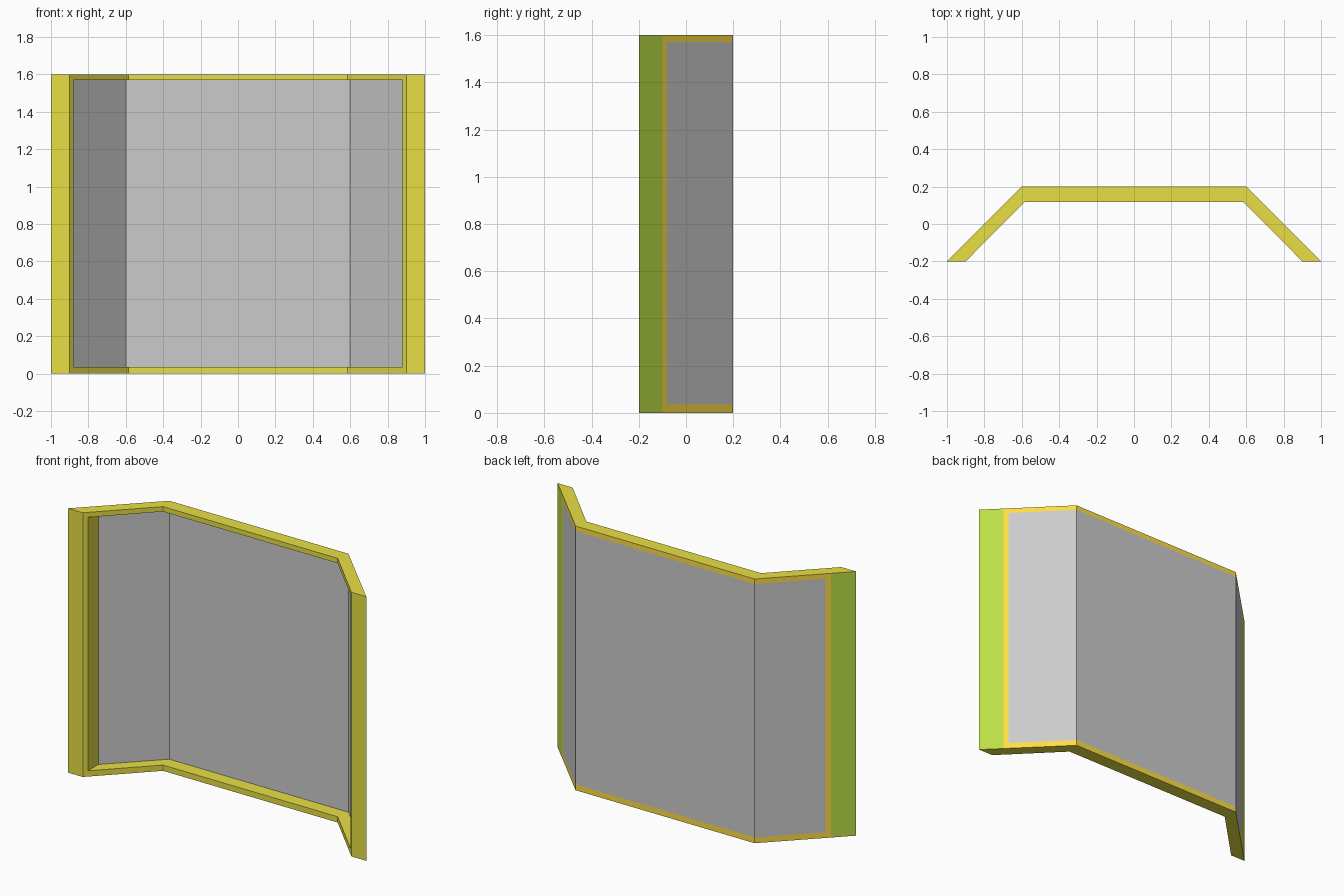
import bpy, bmesh

if "Cube" in bpy.data.objects:
    bpy.data.objects.remove(bpy.data.objects["Cube"])

H = 1.6                       # overall height
OPEN_X, Z0, Z1 = 0.88, 0.035, 1.57   # opening cut through the frame


def material(name, rgb):
    m = bpy.data.materials.new(name)
    m.diffuse_color = (*rgb, 1)
    m.use_nodes = True
    m.node_tree.nodes["Principled BSDF"].inputs["Base Color"].default_value = m.diffuse_color
    return m


def add_object(name, bm, mats=()):
    me = bpy.data.meshes.new(name)
    bm.to_mesh(me)
    bm.free()
    ob = bpy.data.objects.new(name, me)
    bpy.context.collection.objects.link(ob)
    for m in mats:
        me.materials.append(m)
    return ob


def mirrored(half):
    """Left half of a path, completed to the right."""
    return half + [(-x, y) for x, y in reversed(half)]


def walls(bm, path, z0, z1, closed):
    """Vertical quads standing on a plan path."""
    low = [bm.verts.new((x, y, z0)) for x, y in path]
    top = [bm.verts.new((x, y, z1)) for x, y in path]
    n = len(path)
    faces = []
    for i in range(n if closed else n - 1):
        j = (i + 1) % n
        faces.append(bm.faces.new((low[i], low[j], top[j], top[i])))
    if closed:
        bm.faces.new(low)
        bm.faces.new(top)
    return faces


yellow = material("frame_yellow", (0.81, 0.74, 0.06))
orange = material("outer_orange", (1.0, 0.73, 0.06))
green = material("end_green", (0.51, 0.74, 0.06))

# Frame: folded band with coloured outer faces
outer = mirrored([(-1, -0.2), (-0.9, -0.1), (-0.6, 0.2)])
inner = mirrored([(-0.9, -0.2), (-0.585, 0.118)])
bm = bmesh.new()
sides = walls(bm, outer + inner[::-1], 0, H, True)
for face, slot in zip(sides, (2, 1, 1, 1, 2)):
    face.material_index = slot
bmesh.ops.recalc_face_normals(bm, faces=bm.faces)
frame = add_object("frame", bm, (yellow, orange, green))

# Cutter for the opening
bm = bmesh.new()
walls(bm, [(-OPEN_X, -1), (OPEN_X, -1), (OPEN_X, 1), (-OPEN_X, 1)], Z0, Z1, True)
bmesh.ops.recalc_face_normals(bm, faces=bm.faces)
cutter = add_object("opening_cutter", bm, (yellow,))
cut = frame.modifiers.new("opening", 'BOOLEAN')
cut.operation = 'DIFFERENCE'
cut.solver = 'EXACT'
cut.object = cutter
bpy.context.view_layer.objects.active = frame
frame.select_set(True)
bpy.ops.object.modifier_apply(modifier=cut.name)
bpy.data.objects.remove(cutter)

# Pane: thin folded sheet flush with the outside of the frame
bm = bmesh.new()
pane_path = mirrored([(-OPEN_X, -0.08), (-0.6, 0.2)])
walls(bm, pane_path[::-1], Z0, Z1, False)
add_object("pane", bm)
